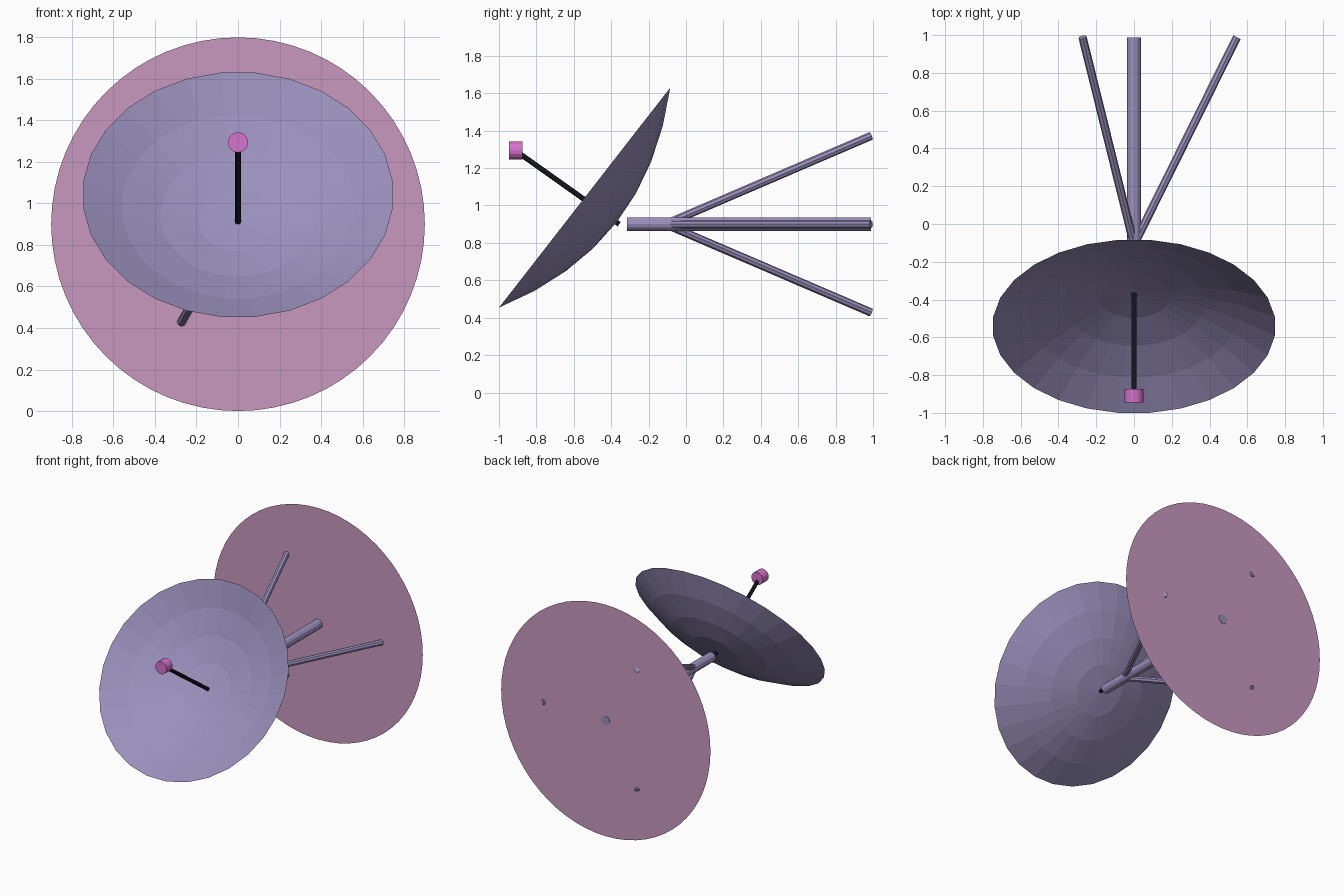
import bpy, bmesh, math
from mathutils import Vector

if "Cube" in bpy.data.objects:
    bpy.data.objects.remove(bpy.data.objects["Cube"])


def material(name, rgb):
    def lin(c):
        c /= 255
        return c / 12.92 if c < 0.04045 else ((c + 0.055) / 1.055) ** 2.4
    m = bpy.data.materials.new(name)
    m.diffuse_color = (*[lin(c) for c in rgb], 1)
    m.use_nodes = True
    m.node_tree.nodes["Principled BSDF"].inputs["Base Color"].default_value = m.diffuse_color
    return m


METAL = material("lavender grey metal", (154, 144, 188))
PANEL = material("dusty pink panel", (200, 152, 192))
PINK = material("bright pink", (214, 114, 204))
BLACK = material("near black", (28, 28, 42))


def add_object(name, bm, mat):
    me = bpy.data.meshes.new(name)
    bm.to_mesh(me)
    bm.free()
    me.materials.append(mat)
    ob = bpy.data.objects.new(name, me)
    bpy.context.collection.objects.link(ob)
    return ob


def tube(name, a, b, radius, sides, mat):
    """Capped cylinder between two points."""
    a, b = Vector(a), Vector(b)
    bm = bmesh.new()
    bmesh.ops.create_cone(bm, cap_ends=True, segments=sides, radius1=radius,
                          radius2=radius, depth=(b - a).length)
    ob = add_object(name, bm, mat)
    ob.location = (a + b) / 2
    ob.rotation_mode = 'QUATERNION'
    ob.rotation_quaternion = (b - a).to_track_quat('Z', 'Y')
    return ob


# Round flat back panel
bm = bmesh.new()
bmesh.ops.create_circle(bm, cap_ends=True, segments=64, radius=0.9)
panel = add_object("back_panel", bm, PANEL)
panel.location = (0, 0.985, 0.9)
panel.rotation_euler = (math.pi / 2, 0, 0)

# Parabolic dish: thin faceted bowl, four rings of 28 sides
R, DEPTH, SIDES, RINGS = 0.75, 0.216, 28, 4
bm = bmesh.new()
apex = bm.verts.new((0, 0, -DEPTH))
previous = None
for k in range(1, RINGS + 1):
    t = k / RINGS
    ring = []
    for i in range(SIDES):
        a = 2 * math.pi * (i + 0.5) / SIDES
        ring.append(bm.verts.new((R * t * math.cos(a), R * t * math.sin(a),
                                  DEPTH * (t * t - 1))))
    for i in range(SIDES):
        j = (i + 1) % SIDES
        if previous:
            bm.faces.new((previous[i], ring[i], ring[j], previous[j]))
        else:
            bm.faces.new((apex, ring[i], ring[j]))
    previous = ring
dish = add_object("dish", bm, METAL)
dish.location = (0, -0.542, 1.042)
dish.rotation_euler = (math.radians(52.1), 0, 0)

# Feed rod and receiver
tube("feed_rod", (0, -0.357, 0.9), (0, -0.90, 1.285), 0.014, 8, BLACK)
tube("receiver", (0, -0.946, 1.294), (0, -0.873, 1.294), 0.049, 16, PINK)

# Central mast and three bracing struts
tube("mast", (0, -0.315, 0.9), (0, 0.988, 0.9), 0.037, 12, METAL)
for i in range(3):
    a = 2 * math.pi * i / 3
    end = (0.545 * math.cos(a), 0.989, 0.9 + 0.545 * math.sin(a))
    tube(f"strut_{i + 1}", (0, -0.11, 0.9), end, 0.022, 8, METAL)
